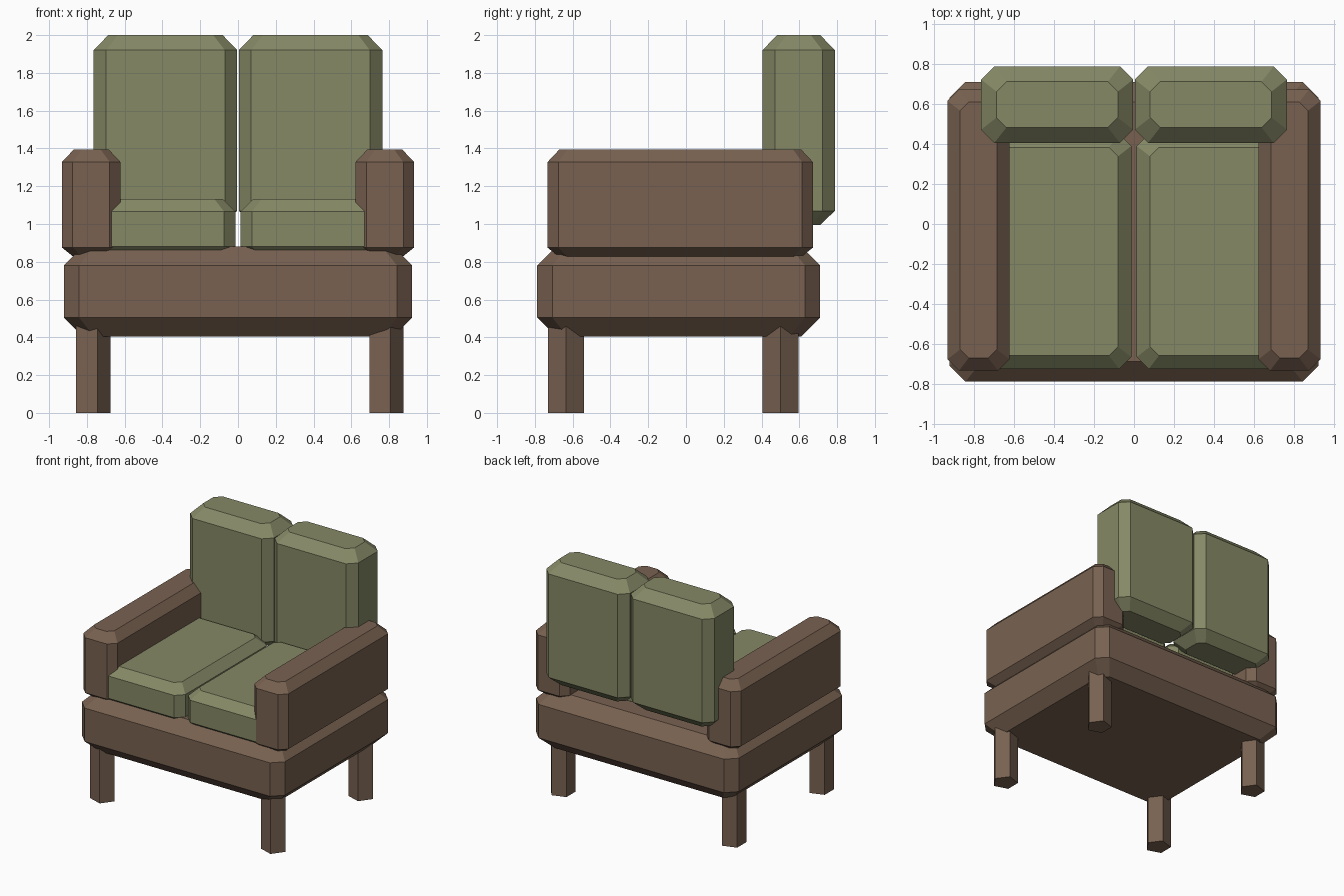
import bpy, bmesh, math

cube = bpy.data.objects.get("Cube")
if cube:
    bpy.data.objects.remove(cube)


def make_material(name, rgb):
    mat = bpy.data.materials.new(name)
    mat.use_nodes = True
    color = (*rgb, 1.0)
    mat.diffuse_color = color
    mat.node_tree.nodes["Principled BSDF"].inputs["Base Color"].default_value = color
    return mat


wood = make_material("brown wood", (0.188, 0.121, 0.081))
fabric = make_material("olive fabric", (0.238, 0.250, 0.133))


def loft(name, rings, mat):
    """Skin a stack of matching rings and cap both ends."""
    bm = bmesh.new()
    loops = [[bm.verts.new(p) for p in ring] for ring in rings]
    n = len(loops[0])
    for low, high in zip(loops, loops[1:]):
        for i in range(n):
            j = (i + 1) % n
            bm.faces.new((low[i], low[j], high[j], high[i]))
    bm.faces.new(loops[0][::-1])
    bm.faces.new(loops[-1])
    bmesh.ops.recalc_face_normals(bm, faces=bm.faces)
    mesh = bpy.data.meshes.new(name)
    bm.to_mesh(mesh)
    bm.free()
    mesh.materials.append(mat)
    obj = bpy.data.objects.new(name, mesh)
    bpy.context.collection.objects.link(obj)
    return obj


def cut_rectangle(xs, ys, z, inset, cut):
    """Rectangle with its four corners cut off."""
    x0, x1 = xs[0] + inset, xs[1] - inset
    y0, y1 = ys[0] + inset, ys[1] - inset
    return [(x0 + cut, y0, z), (x1 - cut, y0, z), (x1, y0 + cut, z), (x1, y1 - cut, z),
            (x1 - cut, y1, z), (x0 + cut, y1, z), (x0, y1 - cut, z), (x0, y0 + cut, z)]


def chamfered_block(name, xs, ys, zs, inset, cut, mat):
    """Cut-corner block; zs holds bottom, lower edge, upper edge and top."""
    end_cut = cut * 0.75
    rings = [cut_rectangle(xs, ys, zs[0], inset, end_cut),
             cut_rectangle(xs, ys, zs[1], 0, cut),
             cut_rectangle(xs, ys, zs[2], 0, cut),
             cut_rectangle(xs, ys, zs[3], inset, end_cut)]
    return loft(name, rings, mat)


def leg(name, cx, cy):
    """Five-sided straight leg."""
    angles = [math.tau * i / 5 for i in range(5)]
    rings = [[(cx + 0.1 * math.cos(a), cy + 0.1 * math.sin(a), z) for a in angles]
             for z in (0, 0.5)]
    return loft(name, rings, wood)


# Wide base frame
chamfered_block("base", (-0.922, 0.922), (-0.788, 0.71),
                (0.405, 0.505, 0.78, 0.88), 0.1, 0.08, wood)

for side, s in (("left", 1), ("right", -1)):
    def span(a, b):
        return tuple(sorted((s * a, s * b)))

    # Armrest
    chamfered_block(side + "_armrest", span(0.622, 0.932), (-0.733, 0.672),
                    (0.825, 0.875, 1.328, 1.395), 0.063, 0.057, wood)
    # Seat and back cushions
    chamfered_block(side + "_seat_cushion", span(0.013, 0.755), (-0.725, 0.45),
                    (0.82, 0.882, 1.065, 1.132), 0.067, 0.06, fabric)
    chamfered_block(side + "_back_cushion", span(0.004, 0.764), (0.405, 0.788),
                    (0.995, 1.07, 1.92, 2.0), 0.077, 0.066, fabric)
    # Front and back legs
    leg(side + "_front_leg", s * 0.776, -0.635)
    leg(side + "_back_leg", s * 0.776, 0.5)
